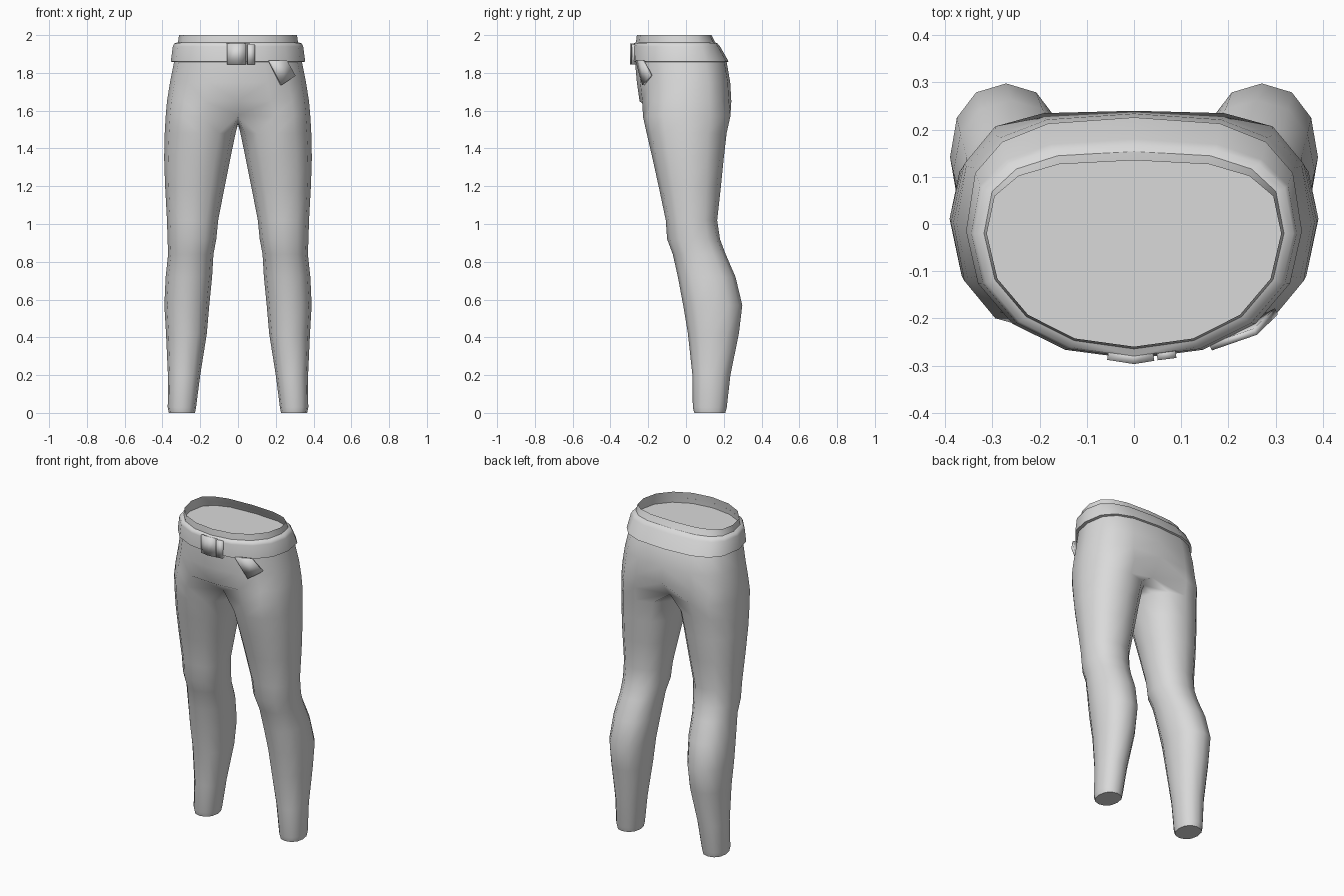
import bpy, bmesh
from math import sin, cos, radians, copysign

cube = bpy.data.objects.get("Cube")
if cube:
    bpy.data.objects.remove(cube, do_unlink=True)

grey = bpy.data.materials.new("light_grey")
grey.use_nodes = True
colour = (0.7, 0.7, 0.7, 1)
grey.diffuse_color = colour
grey.node_tree.nodes["Principled BSDF"].inputs["Base Color"].default_value = colour


def power(v, p):
    return copysign(abs(v) ** p, v) if abs(v) > 1e-6 else 0.0


def hip_ring(z, half_width, front, back, mid, p):
    """Half ring from front centre round the model's left to back centre."""
    ring = []
    for i in range(9):
        a = radians(-90 + 22.5 * i)
        q = p if a < 0 else 0.7
        depth = mid - front if a < 0 else back - mid
        ring.append((half_width * power(cos(a), q), mid + depth * power(sin(a), q), z))
    return ring


def leg_ring(z, inner, outer, front, back):
    """Closed ring: nine outer points, then three inner ones."""
    cx, cy = (inner + outer) / 2, (front + back) / 2
    rx, ry = (outer - inner) / 2, (back - front) / 2
    angles = [radians(-120 + 30 * i) for i in range(12)]
    return [(cx + rx * power(cos(a), 0.9), cy + ry * power(sin(a), 0.9), z) for a in angles]


def finish(name, bm, mirror=True, angle=50):
    mesh = bpy.data.meshes.new(name)
    bm.to_mesh(mesh)
    bm.free()
    mesh.materials.append(grey)
    ob = bpy.data.objects.new(name, mesh)
    bpy.context.collection.objects.link(ob)
    if mirror:
        mod = ob.modifiers.new("mirror", "MIRROR")
        mod.use_clip = True
        mod.merge_threshold = 0.0005
    bpy.ops.object.select_all(action="DESELECT")
    ob.select_set(True)
    bpy.context.view_layer.objects.active = ob
    bpy.ops.object.shade_smooth_by_angle(angle=radians(angle))
    return ob


def loft(bm, rings):
    """Bridge rings from top to bottom; the longer ones are closed."""
    rows = [[bm.verts.new(p) for p in r] for r in rings]
    for up, low in zip(rows, rows[1:]):
        n = min(len(up), len(low))
        for i in range(n if n > 9 else n - 1):
            j = (i + 1) % n
            bm.faces.new((low[i], low[j], up[j], up[i]))
    return rows


def plate(name, strip, thickness):
    """Bent plate from pairs of (bottom, top) points, thickened inwards."""
    bm = bmesh.new()
    cols = [[bm.verts.new(p) for p in pair] for pair in strip]
    for a, b in zip(cols, cols[1:]):
        bm.faces.new((a[0], b[0], b[1], a[1]))
    ob = finish(name, bm, mirror=False, angle=20)
    mod = ob.modifiers.new("thickness", "SOLIDIFY")
    mod.thickness = thickness
    mod.offset = -1


# Trousers: hips, crotch, legs
hips = [hip_ring(*r) for r in (
    (2.0, 0.312, -0.26, 0.135, -0.02, 0.95),
    (1.96, 0.318, -0.265, 0.155, -0.02, 0.95),
    (1.86, 0.338, -0.27, 0.215, -0.01, 0.92),
    (1.75, 0.36, -0.26, 0.234, 0, 0.88),
    (1.65, 0.376, -0.246, 0.24, 0, 0.8),
)]
crotch = leg_ring(1.57, 0, 0.383, -0.228, 0.235)
crotch[0] = (0, -0.15, 1.575)
crotch[8] = (0, 0.16, 1.55)
crotch[9:] = [(0, 0.09, 1.53), (0, 0.01, 1.53), (0, -0.07, 1.54)]
legs = [leg_ring(*r) for r in (
    (1.48, 0.013, 0.388, -0.208, 0.215),
    (1.35, 0.04, 0.391, -0.178, 0.2),
    (1.2, 0.07, 0.386, -0.145, 0.185),
    (1.02, 0.105, 0.376, -0.107, 0.165),
    (0.92, 0.115, 0.373, -0.1, 0.18),
    (0.84, 0.13, 0.37, -0.07, 0.21),
    (0.72, 0.137, 0.383, -0.043, 0.262),
    (0.57, 0.152, 0.39, -0.015, 0.298),
    (0.42, 0.165, 0.381, 0.01, 0.28),
    (0.2, 0.2, 0.371, 0.034, 0.235),
    (0.03, 0.222, 0.372, 0.036, 0.216),
    (0.0, 0.228, 0.366, 0.044, 0.208),
)]
bm = bmesh.new()
rows = loft(bm, hips + [crotch] + legs)
bm.faces.new(rows[-1][::-1])
finish("trousers", bm)

# Closed floor just below the waist rim
bm = bmesh.new()
bm.faces.new([bm.verts.new(p) for p in hip_ring(1.93, 0.323, -0.266, 0.172, -0.02, 0.95)])
finish("waist_floor", bm)

# Belt
bm = bmesh.new()
loft(bm, [hip_ring(*r) for r in (
    (1.962, 0.318, -0.264, 0.154, -0.02, 0.95),
    (1.955, 0.338, -0.28, 0.168, -0.02, 0.95),
    (1.94, 0.345, -0.284, 0.18, -0.02, 0.95),
    (1.86, 0.356, -0.286, 0.226, -0.015, 0.93),
    (1.856, 0.336, -0.268, 0.214, -0.01, 0.92),
)])
finish("belt", bm)

# Buckle, keeper loop and hanging belt end
plate("buckle", [((x, y, 1.845), (x, y, 1.955))
                 for x, y in ((-0.057, -0.288), (0, -0.297), (0.043, -0.29))], 0.025)
plate("belt_loop", [((x, y, 1.845), (x, y, 1.95))
                    for x, y in ((0.05, -0.289), (0.09, -0.284))], 0.02)
plate("belt_end", [((0.23, -0.232, 1.735), (0.165, -0.268, 1.865)),
                   ((0.305, -0.192, 1.785), (0.26, -0.235, 1.865))], 0.015)
